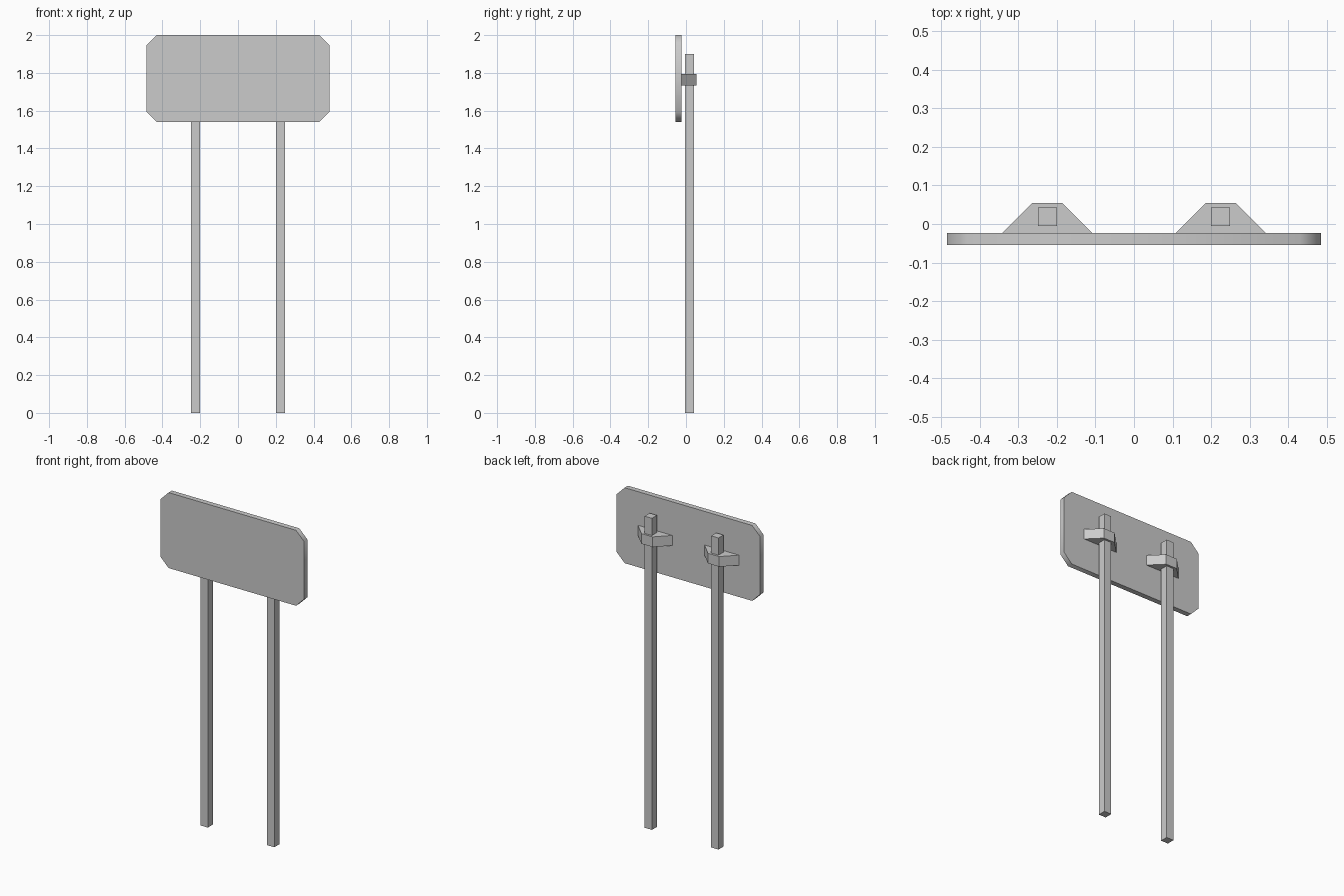
import bpy, bmesh
from math import radians

if "Cube" in bpy.data.objects:
    bpy.data.objects.remove(bpy.data.objects["Cube"])


def extrude(name, outline, axis, start, end):
    """Closed prism: outline in x,z pushed along y, or in x,y pushed along z."""
    bm = bmesh.new()
    place = (lambda a, b: (a, start, b)) if axis == 'Y' else (lambda a, b: (a, b, start))
    face = bm.faces.new([bm.verts.new(place(a, b)) for a, b in outline])
    depth = end - start
    new = bmesh.ops.extrude_face_region(bm, geom=[face])["geom"]
    verts = [v for v in new if isinstance(v, bmesh.types.BMVert)]
    bmesh.ops.translate(bm, verts=verts, vec=(0, depth, 0) if axis == 'Y' else (0, 0, depth))
    bmesh.ops.recalc_face_normals(bm, faces=bm.faces)
    mesh = bpy.data.meshes.new(name)
    bm.to_mesh(mesh)
    bm.free()
    obj = bpy.data.objects.new(name, mesh)
    bpy.context.collection.objects.link(obj)
    return obj


# Sign panel with clipped corners, softly shaded around its rim
W, Z0, Z1, C = 0.484, 1.54, 2.0, 0.054
panel = extrude("sign_panel", [
    (-W + C, Z0), (W - C, Z0), (W, Z0 + C), (W, Z1 - C),
    (W - C, Z1), (-W + C, Z1), (-W, Z1 - C), (-W, Z0 + C)], 'Y', -0.055, -0.023)
bpy.context.view_layer.objects.active = panel
panel.select_set(True)
bpy.ops.object.shade_smooth_by_angle(angle=radians(50))
panel.select_set(False)

# Square posts, each held by a trapezoid bracket behind the panel
for side, x in (("left", -0.2245), ("right", 0.2245)):
    h = 0.0245
    extrude(side + "_post", [
        (x - h, -0.0055), (x + h, -0.0055), (x + h, 0.0425), (x - h, 0.0425)], 'Z', 0, 1.9)
    extrude(side + "_bracket", [
        (x - 0.116, -0.023), (x + 0.116, -0.023), (x + 0.038, 0.055), (x - 0.038, 0.055)],
        'Z', 1.733, 1.795)
